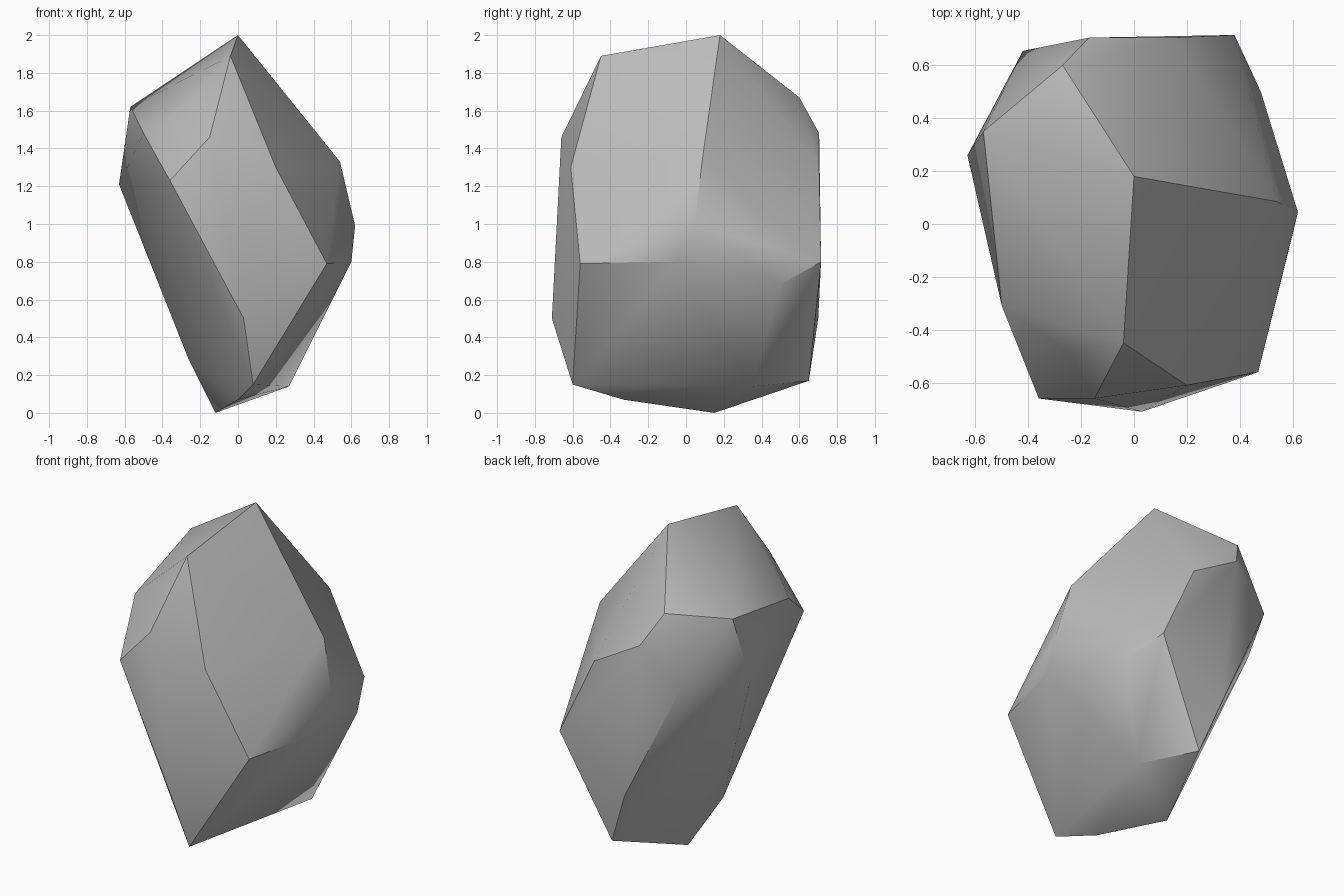
import bpy
import bmesh
import math

default_cube = bpy.data.objects.get("Cube")
if default_cube:
    bpy.data.objects.remove(default_cube, do_unlink=True)


def make_material(name, grey):
    material = bpy.data.materials.new(name)
    material.use_nodes = True
    colour = (grey, grey, grey, 1)
    material.diffuse_color = colour
    material.node_tree.nodes["Principled BSDF"].inputs["Base Color"].default_value = colour
    return material


# Corners of the boulder, grouped by the chipped plane they belong to
crown_ridge = [(0, .18, 2), (-.04, -.45, 1.89), (-.57, .35, 1.62),
               (-.27, .6, 1.67), (-.25, -.48, 1.64), (-.5, -.31, 1.48)]
front_chips = [(-.15, -.66, 1.46), (-.36, -.66, 1.23), (.2, -.61, 1.3),
               (.47, -.56, .79), (.03, -.71, .5)]
back_chips = [(-.17, .705, 1.48), (.145, .705, 1.3), (.38, .715, .8),
              (-.42, .655, 1.25), (-.06, .7, .5)]
side_chips = [(.54, .085, 1.33), (.62, .045, .99), (.6, -.04, .8),
              (.48, .5, .68), (-.63, .26, 1.21), (-.26, 0, .28)]
foot = [(.08, -.6, .15), (0, -.33, .07), (-.12, .15, 0),
        (.27, .35, .14), (.06, .65, .17)]


def build_boulder(name, corners, material):
    """Wrap the corners in a faceted skin and merge nearly flat faces."""
    bm = bmesh.new()
    for corner in corners:
        bm.verts.new(corner)
    bmesh.ops.convex_hull(bm, input=bm.verts[:])
    loose = [v for v in bm.verts if not v.link_faces]
    bmesh.ops.delete(bm, geom=loose, context='VERTS')
    bmesh.ops.dissolve_limit(bm, angle_limit=math.radians(2),
                             verts=bm.verts[:], edges=bm.edges[:])
    bmesh.ops.recalc_face_normals(bm, faces=bm.faces[:])
    mesh = bpy.data.meshes.new(name)
    bm.to_mesh(mesh)
    bm.free()
    mesh.materials.append(material)
    boulder = bpy.data.objects.new(name, mesh)
    bpy.context.collection.objects.link(boulder)
    return boulder


stone_grey = make_material("stone_grey", .5)
boulder = build_boulder(
    "boulder", crown_ridge + front_chips + back_chips + side_chips + foot, stone_grey)

# Soft wear across shallow edges, crisp lines along the broken ones
bpy.ops.object.select_all(action='DESELECT')
boulder.select_set(True)
bpy.context.view_layer.objects.active = boulder
bpy.ops.object.shade_smooth_by_angle(angle=math.radians(30))
